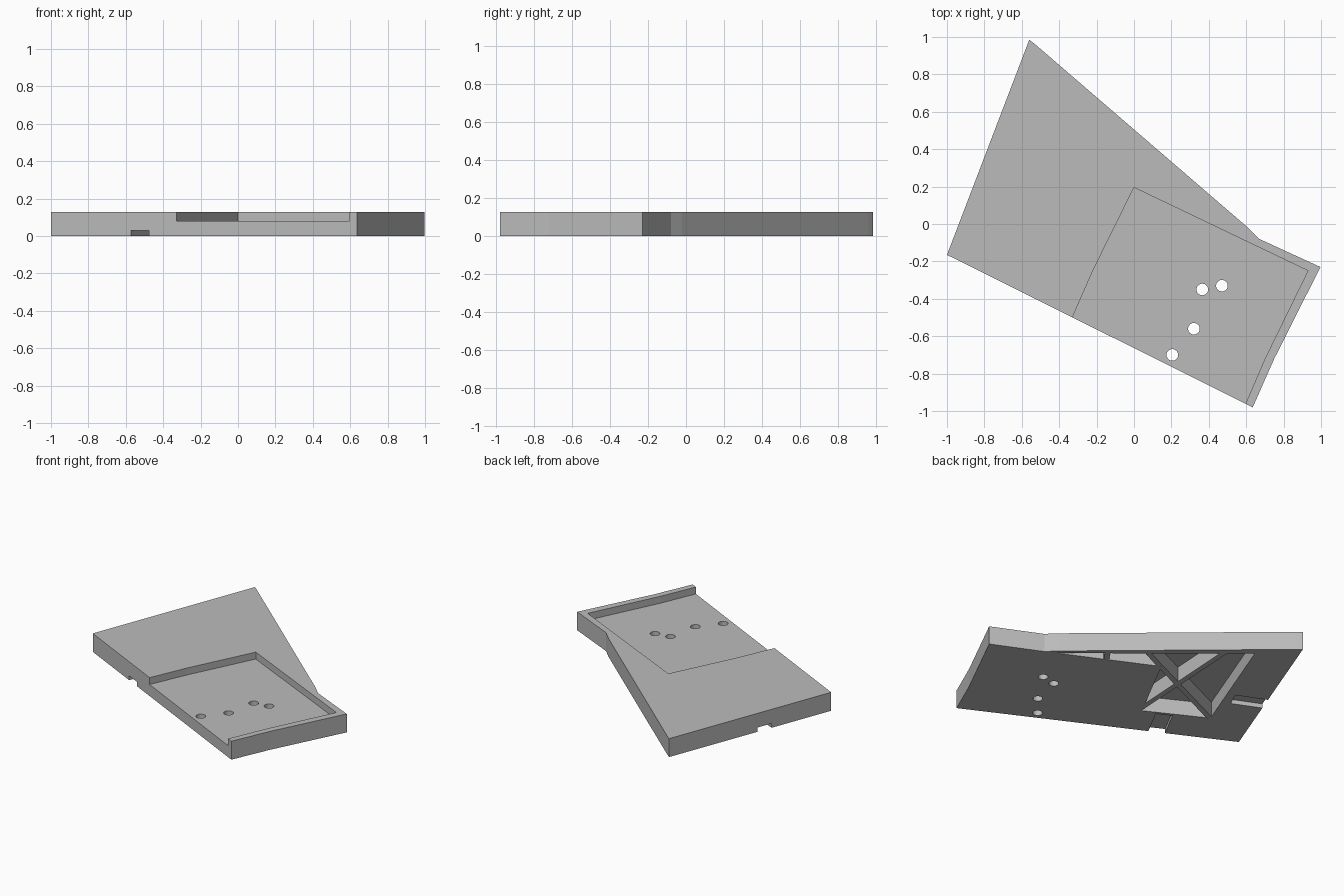
import bpy, bmesh
from mathutils import Vector

cube = bpy.data.objects.get("Cube")
if cube:
    bpy.data.objects.remove(cube, do_unlink=True)

gray = bpy.data.materials.new("plain gray")
gray.use_nodes = True
gray.diffuse_color = (0.5, 0.5, 0.5, 1)
gray.node_tree.nodes["Principled BSDF"].inputs["Base Color"].default_value = (0.5, 0.5, 0.5, 1)

HEIGHT = 0.128
CAVITY_TOP = 0.105


def prism(name, outline, bottom, top):
    """Extrude a flat outline from one height to another."""
    bm = bmesh.new()
    face = bm.faces.new([bm.verts.new((x, y, bottom)) for x, y in outline])
    grown = bmesh.ops.extrude_face_region(bm, geom=[face])["geom"]
    moved = [v for v in grown if isinstance(v, bmesh.types.BMVert)]
    bmesh.ops.translate(bm, vec=(0, 0, top - bottom), verts=moved)
    bmesh.ops.recalc_face_normals(bm, faces=bm.faces)
    mesh = bpy.data.meshes.new(name)
    bm.to_mesh(mesh)
    bm.free()
    mesh.materials.append(gray)
    obj = bpy.data.objects.new(name, mesh)
    bpy.context.collection.objects.link(obj)
    return obj


def bar(start, end, width):
    """Rectangle outline running from start to end."""
    start, end = Vector(start), Vector(end)
    along = (end - start).normalized()
    side = Vector((-along.y, along.x)) * width / 2
    return [start - side, end - side, end + side, start + side]


# Wedge-shaped base block
base = prism("base_block", [
    (-1, -0.165), (0.635, -0.98), (0.75, -0.72), (0.997, -0.23),
    (0.67, -0.08), (0.61, -0.02), (-0.53, 0.962), (-0.56, 0.985)], 0, HEIGHT)

cutters = []

# Tray recess on top, open through the front edge
cutters.append(prism("tray_cutter", [
    (-0.42, -0.69), (-0.33, -0.5), (-0.22, -0.25), (0, 0.195),
    (0.93, -0.25), (0.7, -0.72), (0.597, -0.96), (0.51, -1.15)], 0.08, 0.3))

# Hollow on the underside, beside the tray
cutters.append(prism("hollow_cutter", [
    (-0.36, 0.755), (-0.67, -0.05), (-0.28, -0.255),
    (-0.015, 0.25), (0.595, -0.045)], -0.1, CAVITY_TOP))

# Shallow cable slots under the front and the slanted side
for start, end in [((-0.57, -0.49), (-0.42, -0.205)),
                   ((-0.9, 0.345), (-0.627, 0.222))]:
    cutters.append(prism("slot_cutter", bar(start, end, 0.108), -0.1, 0.03))

# Screw holes through the tray floor
for x, y in [(0.365, -0.35), (0.47, -0.33), (0.32, -0.56), (0.205, -0.70)]:
    bpy.ops.mesh.primitive_cylinder_add(vertices=32, radius=0.031, depth=0.6, location=(x, y, 0))
    cutters.append(bpy.context.object)

for cutter in cutters:
    cutter.hide_render = True
    mod = base.modifiers.new("cut", "BOOLEAN")
    mod.operation = "DIFFERENCE"
    mod.solver = "EXACT"
    mod.object = cutter

# Bake the cuts and drop the cutters
bpy.context.view_layer.update()
graph = bpy.context.evaluated_depsgraph_get()
cut_mesh = bpy.data.meshes.new_from_object(base.evaluated_get(graph))
base.modifiers.clear()
base.data = cut_mesh
cut_mesh.materials.clear()
cut_mesh.materials.append(gray)
for poly in cut_mesh.polygons:
    poly.material_index = 0
for cutter in cutters:
    bpy.data.objects.remove(cutter, do_unlink=True)

# Stiffening ribs across the hollow
for name, start, end in [("cross_rib", (-0.26, -0.28), (-0.21, 0.65)),
                         ("long_rib", (-0.68, -0.06), (0.15, 0.32)),
                         ("short_rib", (0.29, 0.07), (0.36, 0.175))]:
    prism(name, bar(start, end, 0.035), 0.001, CAVITY_TOP + 0.005)
